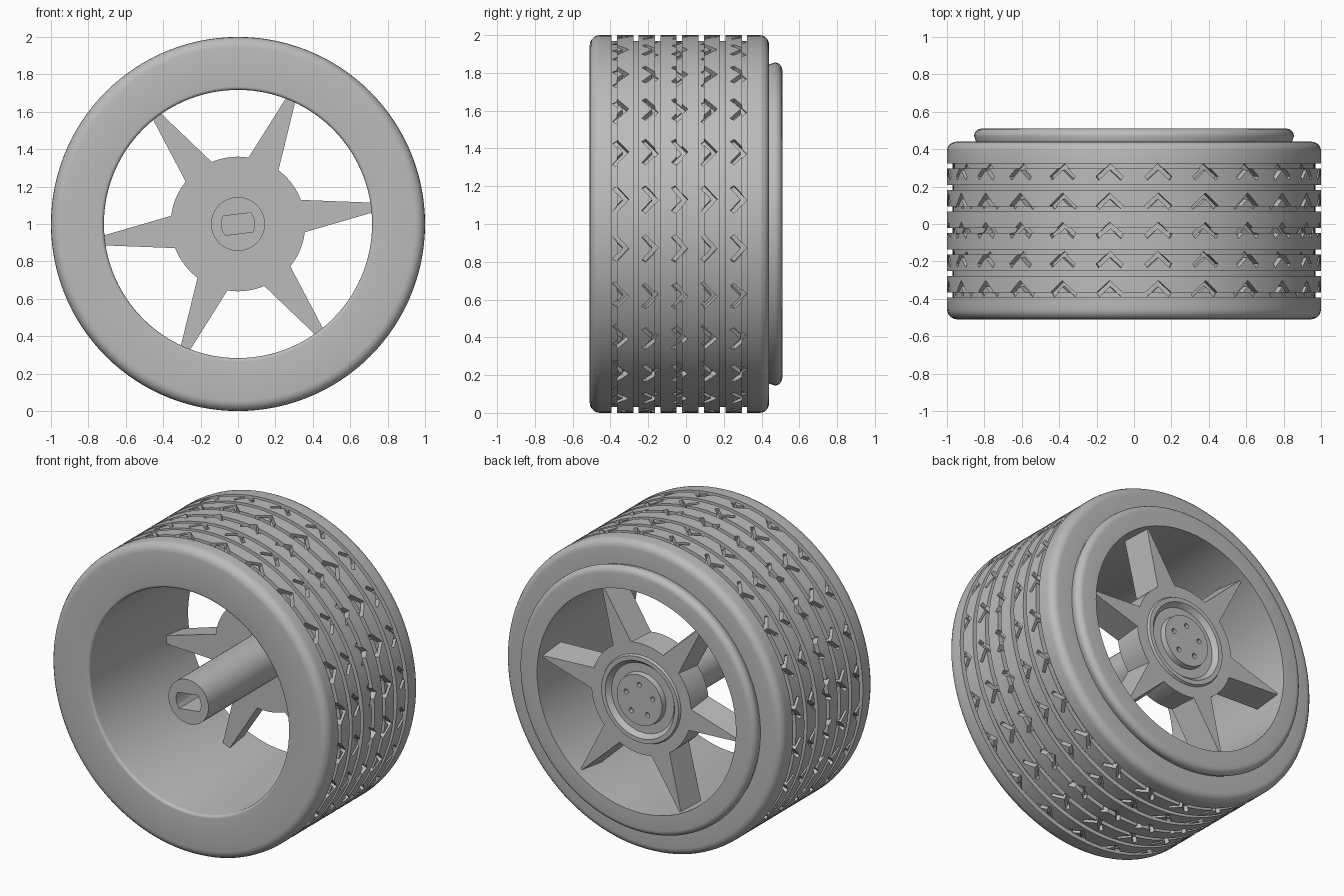
import bpy, bmesh
from math import sin, cos, pi, radians
from mathutils import Matrix

if "Cube" in bpy.data.objects:
    bpy.data.objects.remove(bpy.data.objects["Cube"], do_unlink=True)

grey = bpy.data.materials.new("wheel_grey")
grey.use_nodes = True
COLOUR = (0.5, 0.5, 0.5, 1)
grey.diffuse_color = COLOUR
grey.node_tree.nodes["Principled BSDF"].inputs["Base Color"].default_value = COLOUR

AXLE_Z = 1.0


def finish(name, bm):
    bmesh.ops.remove_doubles(bm, verts=bm.verts, dist=1e-5)
    bmesh.ops.recalc_face_normals(bm, faces=bm.faces)
    mesh = bpy.data.meshes.new(name)
    bm.to_mesh(mesh)
    bm.free()
    mesh.materials.append(grey)
    obj = bpy.data.objects.new(name, mesh)
    bpy.context.collection.objects.link(obj)
    return obj


def activate(obj):
    bpy.ops.object.select_all(action="DESELECT")
    obj.select_set(True)
    bpy.context.view_layer.objects.active = obj


def smooth(obj):
    activate(obj)
    bpy.ops.object.shade_smooth_by_angle(angle=radians(32))


def carve(obj, cutter):
    mod = obj.modifiers.new("carve", "BOOLEAN")
    mod.operation = "DIFFERENCE"
    mod.solver = "EXACT"
    mod.object = cutter
    activate(obj)
    bpy.ops.object.modifier_apply(modifier=mod.name)
    bpy.data.objects.remove(cutter, do_unlink=True)


def lathe(name, profile, segments, closed=False):
    """Revolve (radius, y) points around the axle."""
    bm = bmesh.new()
    rings = []
    for i in range(segments):
        a = 2 * pi * i / segments
        rings.append([bm.verts.new((r * cos(a), y, AXLE_Z + r * sin(a))) for r, y in profile])
    n = len(profile)
    for i in range(segments):
        p, q = rings[i], rings[(i + 1) % segments]
        for j in range(n if closed else n - 1):
            k = (j + 1) % n
            loop = [p[j], p[k], q[k], q[j]]
            if profile[j][0] == 0:
                loop = [p[j], p[k], q[k]]
            elif profile[k][0] == 0:
                loop = [p[j], p[k], q[j]]
            bm.faces.new(loop)
    return finish(name, bm)


def fillet(r, y, rad, start, steps=5):
    """Quarter-circle corner points around centre (r, y), turning from start degrees."""
    return [(r + rad * cos(radians(start + 90 * i / steps)),
             y + rad * sin(radians(start + 90 * i / steps))) for i in range(steps + 1)]


def loft(bm, bottom, top):
    """Closed solid between two matching outlines."""
    b = [bm.verts.new(p) for p in bottom]
    t = [bm.verts.new(p) for p in top]
    bm.faces.new(b)
    bm.faces.new(t[::-1])
    for i in range(len(b)):
        j = (i + 1) % len(b)
        bm.faces.new((b[i], b[j], t[j], t[i]))


# Tyre: rounded shoulders, seven grooves, raised ring on the back
FRONT, BACK, END, BORE, MID = -0.51, 0.44, 0.51, 0.717, -0.035
profile = fillet(BORE + 0.018, FRONT + 0.018, 0.018, 180)
profile += fillet(0.945, FRONT + 0.055, 0.055, -90)
for k in range(-3, 4):
    y = MID + 0.115 * k
    profile += [(1, y - 0.014), (0.97, y - 0.014), (0.97, y + 0.014), (1, y + 0.014)]
profile += fillet(0.95, BACK - 0.05, 0.05, 0)
profile += [(0.845, BACK)] + fillet(0.815, END - 0.04, 0.04, 0)
profile += [(BORE, END)]
tyre = lathe("tyre", profile, 120, closed=True)

# Chevron tread cuts
chevron = [(0, 0.045), (0.073, -0.022), (0.06, -0.043), (0, 0.012), (-0.06, -0.043), (-0.073, -0.022)]
bm = bmesh.new()
for i in range(24):
    a = radians(7.5 + 15 * i)
    for row in range(-2, 3):
        outlines = [[(r * cos(a) - u * sin(a), MID + 0.156 * row + v, AXLE_Z + r * sin(a) + u * cos(a))
                     for u, v in chevron] for r in (0.96, 1.03)]
        loft(bm, *outlines)
carve(tyre, finish("tread_cutter", bm))
smooth(tyre)

# Hub with raised rim and centre cap
INNER, OUTER = 0.28, 0.46
hub = lathe("hub", [(0, INNER), (0.36, INNER), (0.36, OUTER), (0.285, OUTER), (0.278, 0.475),
                    (0.25, 0.475), (0.225, 0.445), (0.168, 0.445), (0.163, 0.48), (0, 0.48)], 64)

# Five bolt holes in the cap
bm = bmesh.new()
for i in range(5):
    a = radians(90 + 72 * i)
    place = Matrix.Translation((0.1 * cos(a), 0.48, AXLE_Z + 0.1 * sin(a))) @ Matrix.Rotation(pi / 2, 4, "X")
    bmesh.ops.create_cone(bm, cap_ends=True, segments=16, radius1=0.016, radius2=0.016, depth=0.05, matrix=place)
carve(hub, finish("bolt_cutter", bm))
smooth(hub)

# Six tapered spokes, pointed outside and blunt inside
bm = bmesh.new()
for i in range(6):
    a = radians(7 + 60 * i)
    outlines = []
    for y, base, tip in ((INNER, 0.095, 0.026), (OUTER, 0.08, 0.004)):
        flat = [(0.3, -base), (0.725, -tip), (0.725, tip), (0.3, base)]
        outlines.append([(r * cos(a) - u * sin(a), y, AXLE_Z + r * sin(a) + u * cos(a)) for r, u in flat])
    loft(bm, *outlines)
finish("spokes", bm)

# Axle shaft with a flat-sided socket
shaft = lathe("axle_shaft", [(0, FRONT), (0.144, FRONT), (0.144, INNER + 0.02), (0, INNER + 0.02)], 48)
bm = bmesh.new()
arc = [radians(d) for d in (-35, -18, 0, 18, 35)]
slot = [(0.09 * cos(t), 0.09 * sin(t)) for t in arc]
slot += [(-u, -v) for u, v in slot]
tilt = radians(7)
outlines = [[(u * cos(tilt) - v * sin(tilt), y, AXLE_Z + u * sin(tilt) + v * cos(tilt)) for u, v in slot]
            for y in (FRONT - 0.05, FRONT + 0.35)]
loft(bm, *outlines)
carve(shaft, finish("socket_cutter", bm))
smooth(shaft)
